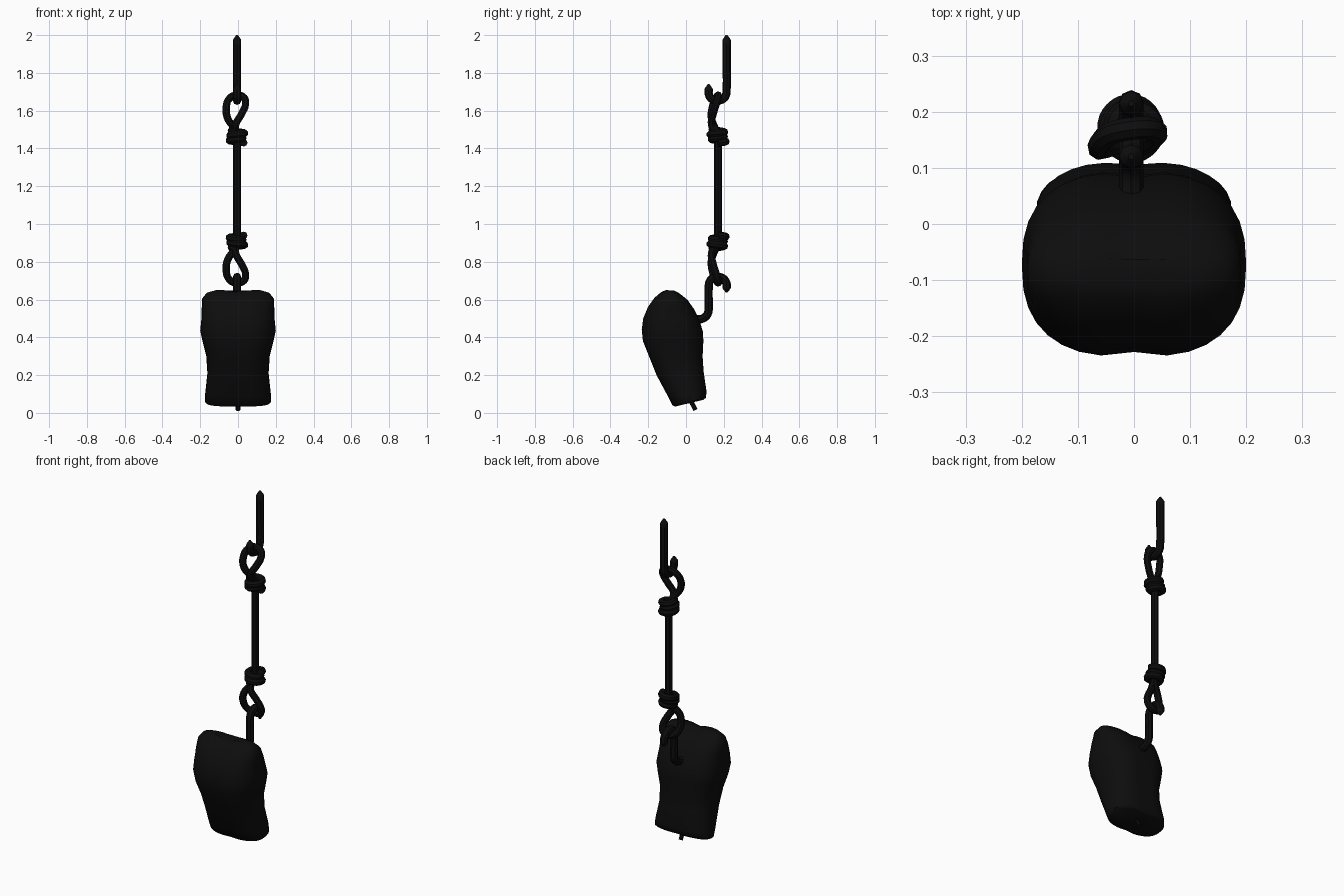
import bpy, bmesh, math
from mathutils import Vector

cube = bpy.data.objects.get("Cube")
if cube:
    bpy.data.objects.remove(cube, do_unlink=True)

black = bpy.data.materials.new("charcoal_black")
black.use_nodes = True
colour = (0.004, 0.004, 0.004, 1)
black.diffuse_color = colour
bsdf = next(n for n in black.node_tree.nodes if n.type == 'BSDF_PRINCIPLED')
bsdf.inputs["Base Color"].default_value = colour


def select_only(obj):
    bpy.ops.object.select_all(action='DESELECT')
    obj.select_set(True)
    bpy.context.view_layer.objects.active = obj


def tube(name, points, radius, tips=()):
    """Round bar along a smooth path; indices in tips are narrowed to a point."""
    curve = bpy.data.curves.new(name, 'CURVE')
    curve.dimensions = '3D'
    curve.bevel_depth = radius
    curve.bevel_resolution = 2
    curve.resolution_u = 4
    curve.use_fill_caps = True
    spline = curve.splines.new('BEZIER')
    spline.bezier_points.add(len(points) - 1)
    for i, (bp, co) in enumerate(zip(spline.bezier_points, points)):
        bp.co = co
        bp.handle_left_type = bp.handle_right_type = 'AUTO'
        bp.radius = 0.25 if i in tips else 1
    curve.materials.append(black)
    obj = bpy.data.objects.new(name, curve)
    bpy.context.collection.objects.link(obj)
    select_only(obj)
    bpy.ops.object.convert(target='MESH')
    bpy.ops.object.shade_smooth_by_angle(angle=math.radians(40))


def torso():
    # front y, front z, back y, back z, half width
    rings = [
        (-.06, .033, .095, .07, .165), (-.075, .04, .107, .08, .175),
        (-.10, .09, .112, .11, .174), (-.16, .20, .097, .22, .162),
        (-.20, .30, .092, .30, .168), (-.232, .38, .096, .38, .188),
        (-.238, .44, .093, .43, .20), (-.23, .50, .075, .49, .194),
        (-.205, .56, .045, .55, .192), (-.17, .61, .01, .60, .19),
        (-.135, .64, -.03, .632, .165), (-.11, .65, -.06, .648, .12),
    ]
    sides = 32
    bm = bmesh.new()
    loops = []
    for fy, fz, by, bz, w in rings:
        loop = []
        for i in range(sides):
            a = 2 * math.pi * i / sides
            c, s = math.cos(a), math.sin(a)
            x = w * math.copysign(abs(c) ** .75, c)
            t = math.copysign(abs(s) ** .8, s)
            # shallow groove down the chest and the spine
            groove = math.exp(-(x / .04) ** 2)
            t *= 1 - .06 * groove
            t = (t + 1) / 2
            z = fz + (bz - fz) * t
            if z > .6:
                z -= .012 * groove
            loop.append(bm.verts.new((x, fy + (by - fy) * t, z)))
        loops.append(loop)
    for low, high in zip(loops, loops[1:]):
        for i in range(sides):
            j = (i + 1) % sides
            bm.faces.new((low[i], low[j], high[j], high[i]))
    bm.faces.new(loops[0][::-1])
    bm.faces.new(loops[-1])
    mesh = bpy.data.meshes.new("torso")
    bm.to_mesh(mesh)
    bm.free()
    mesh.materials.append(black)
    obj = bpy.data.objects.new("torso", mesh)
    bpy.context.collection.objects.link(obj)
    select_only(obj)
    bpy.ops.object.shade_smooth_by_angle(angle=math.radians(50))


torso()
tube("spine_stub", [(0, .015, .08), (0, .035, .045), (0, .05, .015)], .012)

# Hooks
X = -.005
tube("lower_hook", [(X, y, z) for y, z in (
    (.04, .495), (.09, .50), (.115, .525), (.12, .57), (.12, .66), (.128, .70),
    (.155, .718), (.19, .715), (.213, .69), (.215, .66), (.215, .638))], .022, (10,))
tube("upper_hook", [(X, y, z) for y, z in (
    (.215, 2.0), (.215, 1.975), (.215, 1.85), (.215, 1.72), (.208, 1.675),
    (.18, 1.655), (.145, 1.657), (.123, 1.68), (.12, 1.715), (.12, 1.74))], .022, (0, 9))

# Rope with a tied eye at each end, mirrored about its middle
ROPE_Y, MIDDLE = .17, 1.185
tube("rope", [(X, ROPE_Y, .9), (X, ROPE_Y, MIDDLE), (X, ROPE_Y, 2 * MIDDLE - .9)], .021)
eye = [(.0, .17, 1.47), (-.025, .15, 1.515), (-.055, .135, 1.56), (-.062, .14, 1.62),
       (-.045, .16, 1.665), (-.005, .17, 1.682), (.032, .17, 1.668), (.04, .16, 1.635),
       (.02, .145, 1.585), (-.012, .135, 1.525), (-.01, .16, 1.48)]
wraps = []
for i in range(23):
    a = i * math.pi / 4
    r = .036 + .006 * math.sin(a * .7)
    wraps.append((X + r * math.cos(a), ROPE_Y + r * math.sin(a), 1.43 + .07 * i / 22))
for end, flip in (("upper", False), ("lower", True)):
    for part, path in (("eye", eye), ("knot", wraps)):
        pts = [Vector((x, y, 2 * MIDDLE - z if flip else z)) for x, y, z in path]
        tube(f"{end}_rope_{part}", pts, .02)
